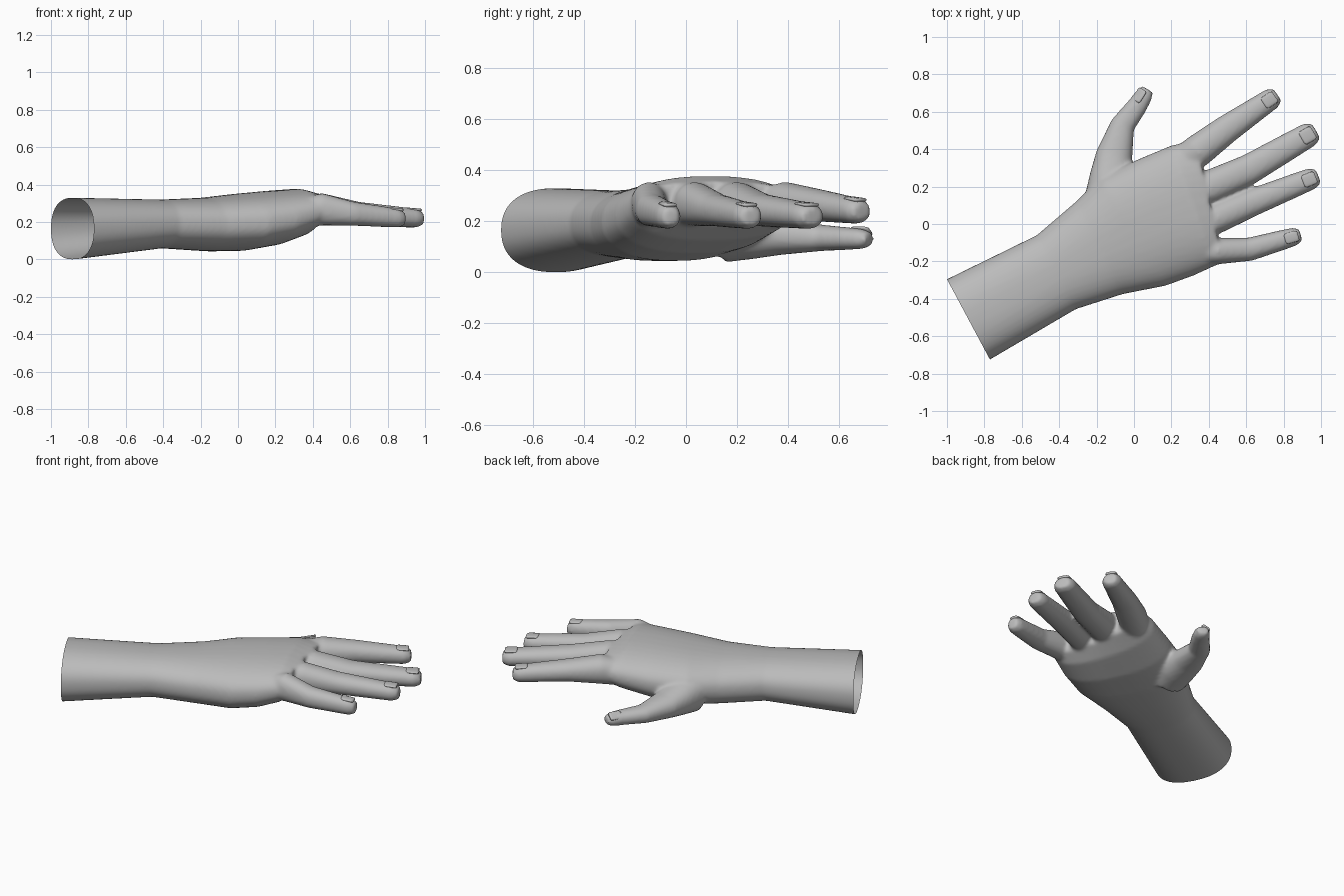
import bpy, bmesh, math
from mathutils import Vector

if "Cube" in bpy.data.objects:
    bpy.data.objects.remove(bpy.data.objects["Cube"])

UP = Vector((0, 0, 1))

skin = bpy.data.materials.new("plain grey")
skin.diffuse_color = (0.5, 0.5, 0.5, 1)
skin.use_nodes = True
skin.node_tree.nodes["Principled BSDF"].inputs["Base Color"].default_value = skin.diffuse_color


def loft(bm, sections, sides=28, power=2.2):
    """Closed skin through superellipse sections given as (centre, side, up)."""
    rings, faces = [], []
    for c, s, u in sections:
        ring = []
        for i in range(sides):
            a = 2 * math.pi * i / sides
            ca, sa = math.cos(a), math.sin(a)
            x = math.copysign(abs(ca) ** (2 / power), ca)
            y = math.copysign(abs(sa) ** (2 / power), sa)
            ring.append(bm.verts.new(c + s * x + u * y))
        rings.append(ring)
    for a, b in zip(rings, rings[1:]):
        for i in range(sides):
            j = (i + 1) % sides
            faces.append(bm.faces.new((a[i], a[j], b[j], b[i])))
    faces.append(bm.faces.new(rings[0][::-1]))
    faces.append(bm.faces.new(rings[-1]))
    bmesh.ops.recalc_face_normals(bm, faces=faces)


def make_object(name, bm):
    mesh = bpy.data.meshes.new(name)
    bm.to_mesh(mesh)
    bm.free()
    obj = bpy.data.objects.new(name, mesh)
    bpy.context.collection.objects.link(obj)
    return obj


def digit(points):
    """Sections along a path of (centre, half width, half height), plus a blunt tip."""
    tip, w, h = points[-1]
    d = (tip - points[-2][0]).normalized()
    points = points + [(tip + d * .038, w * .7, h * .68)]
    secs = []
    for i, (c, w, h) in enumerate(points):
        d = points[min(i + 1, len(points) - 1)][0] - points[max(i - 1, 0)][0]
        d.z = 0
        d.normalize()
        secs.append((c, Vector((-d.y, d.x, 0)) * w, UP * h))
    return secs


def add_nail(bm, secs, roll):
    """Thin plate on the last joint, rolled about the finger."""
    (c0, s0, u0), (c1, _, _) = secs[-2:]
    d = (c1 - c0).normalized()
    w, h, n = s0.length, u0.length, s0.normalized()
    up = UP * math.cos(roll) + n * math.sin(roll)
    side = n * math.cos(roll) - UP * math.sin(roll)
    top = h * math.cos(roll) + w * math.sin(roll) * .35
    loft(bm, [(c0 + d * t + up * (top - .006), side * w * k, up * .008)
              for t, k in ((-.05, .45), (-.04, .6), (.012, .6), (.024, .5))], 16, 2.6)


body, nails = bmesh.new(), bmesh.new()

# forearm and palm: thumb-side x, y, little-finger-side x, y, bottom z, top z
palm = [
    (-1.0, -.295, -.77, -.725, 0, .33),
    (-.52, -.06, -.31, -.455, .06, .32),
    (-.31, .12, -.06, -.375, .045, .33),
    (-.18, .25, .17, -.33, .045, .35),
    (.02, .345, .32, -.275, .075, .367),
    (.20, .42, .43, -.225, .125, .378),
    (.33, .45, .475, -.205, .185, .355),
]
palm_secs = [(Vector((a + c, b + d, e + f)) / 2, Vector((a - c, b - d, 0)) / 2,
              UP * (f - e) / 2) for a, b, c, d, e, f in palm]
c, s, u = palm_secs[0]
axis = Vector((s.y, -s.x, 0)).normalized()
palm_secs.insert(0, (c - axis * .1, s, u))
loft(body, palm_secs, 40, 2.35)

# four fingers: base, middle joint and end (x, y), half width at base and end, lift of end
fingers = [
    ((.34, .39), (.50, .51), (.735, .67), .088, .058, .02),
    ((.41, .20), (.62, .295), (.94, .48), .090, .066, 0),
    ((.45, .035), (.645, .12), (.95, .243), .082, .058, 0),
    ((.45, -.145), (.62, -.135), (.855, -.068), .070, .049, 0),
]
for base, mid, end, wb, we, lift in fingers:
    base, mid = Vector((*base, .268)), Vector((*mid, .244 + lift))
    end = Vector((*end, .221 + lift))
    secs = digit([
        (base - Vector((*(mid - base).xy, .03)) * .75, wb * .9, .08),
        (base, wb, .086),
        (mid, wb * .5 + we * .5 + .003, .064),
        (mid.lerp(end, .7), we + .005, .055),
        (end, we, .051)])
    loft(body, secs)
    add_nail(nails, secs, 0)

# thumb: x, y, half width, half height
thumb = [(-.14, .15, .12, .12), (-.12, .26, .115, .10), (-.105, .37, .098, .075),
         (-.06, .53, .066, .052), (.02, .635, .054, .044), (.053, .688, .048, .04)]
secs = digit([(Vector((x, y, .117 + h * .35)), w, h) for x, y, w, h in thumb])
loft(body, secs)
add_nail(nails, secs, math.radians(35))

# fuse palm and fingers into one smooth skin
hand = make_object("hand", body)
remesh = hand.modifiers.new("fuse", 'REMESH')
remesh.mode = 'VOXEL'
remesh.voxel_size = 0.011
soften = hand.modifiers.new("soften", 'SMOOTH')
soften.factor = 0.5
soften.iterations = 8
dg = bpy.context.evaluated_depsgraph_get()
fused = bpy.data.meshes.new_from_object(hand.evaluated_get(dg))
hand.modifiers.clear()
hand.data = fused

# cut the forearm open at its end
bm = bmesh.new()
bm.from_mesh(fused)
bmesh.ops.bisect_plane(bm, geom=bm.verts[:] + bm.edges[:] + bm.faces[:],
                       plane_co=c, plane_no=-axis, clear_outer=True)
bm.to_mesh(fused)
bm.free()

nail_obj = make_object("fingernails", nails)
for obj in (hand, nail_obj):
    obj.data.materials.clear()
    obj.data.materials.append(skin)
    for p in obj.data.polygons:
        p.use_smooth = True
        p.material_index = 0
